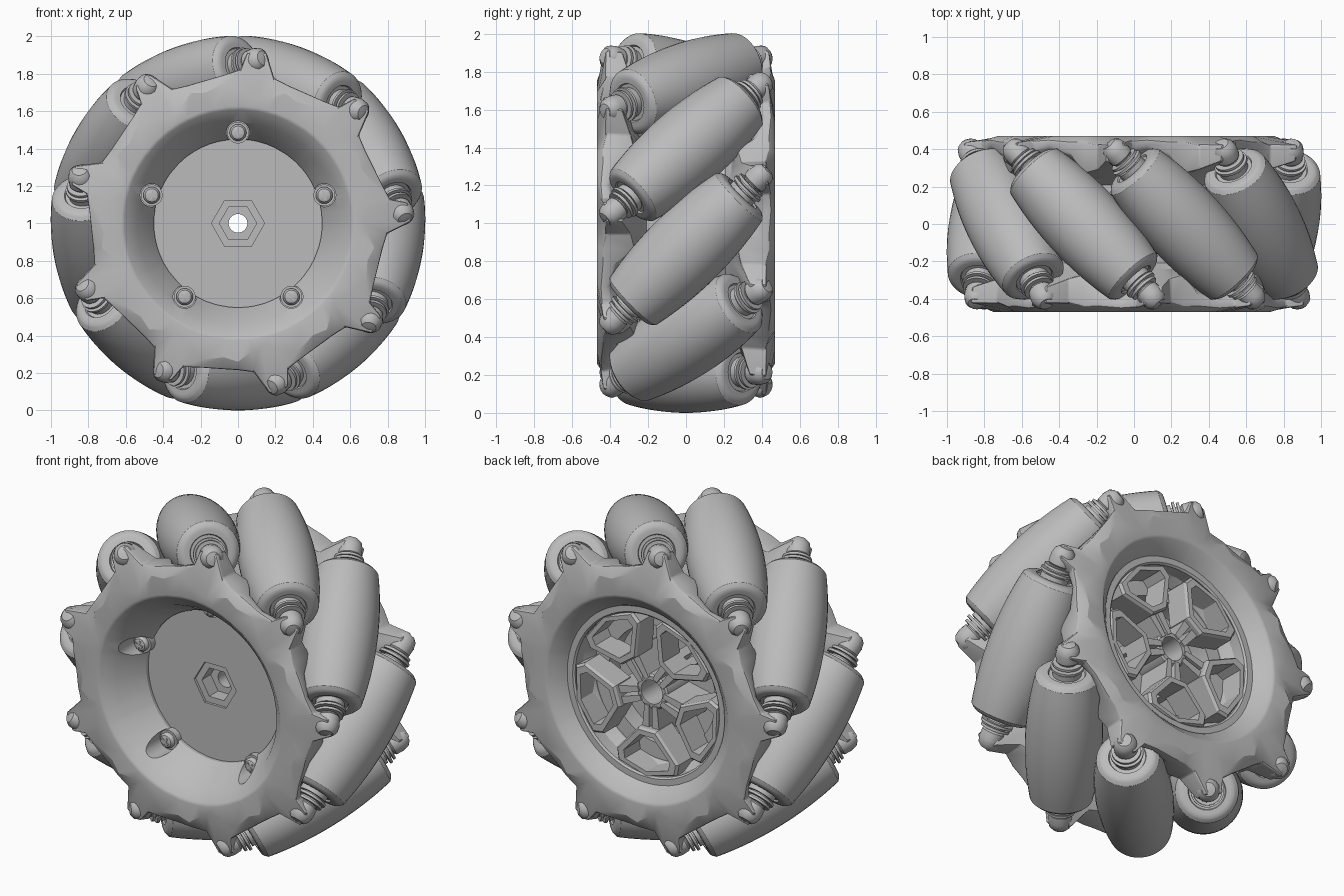
import bpy, bmesh, math
from mathutils import Matrix, Vector

if "Cube" in bpy.data.objects:
    bpy.data.objects.remove(bpy.data.objects["Cube"])

grey = bpy.data.materials.new("plain grey")
grey.use_nodes = True
COLOUR = (0.5, 0.5, 0.5, 1)
grey.diffuse_color = COLOUR
grey.node_tree.nodes["Principled BSDF"].inputs["Base Color"].default_value = COLOUR

COUNT = 9            # rollers
PITCH = 360 / COUNT
ROLLER_R = 0.785     # distance from wheel axis to roller axis
HUB = Matrix.Translation((0, 0, 1))


def polar(deg, r, y):
    a = math.radians(deg)
    return Vector((r * math.sin(a), y, r * math.cos(a)))


def turn(deg, axis="Y"):
    return Matrix.Rotation(math.radians(deg), 4, axis)


def finish(name, bm, matrix=HUB, smooth=True):
    bmesh.ops.recalc_face_normals(bm, faces=bm.faces)
    mesh = bpy.data.meshes.new(name)
    bm.to_mesh(mesh)
    bm.free()
    mesh.materials.append(grey)
    obj = bpy.data.objects.new(name, mesh)
    bpy.context.collection.objects.link(obj)
    obj.matrix_world = matrix
    if smooth:
        activate(obj)
        bpy.ops.object.shade_smooth_by_angle(angle=math.radians(32))
    return obj


def activate(obj):
    bpy.ops.object.select_all(action="DESELECT")
    obj.select_set(True)
    bpy.context.view_layer.objects.active = obj


def copy(obj, name, matrix):
    new = obj.copy()
    new.name = name
    bpy.context.collection.objects.link(new)
    new.matrix_world = matrix
    return new


def loft(sections, closed):
    """Join sections all the way round; open ones get end caps."""
    bm = bmesh.new()
    rings = [[bm.verts.new(p) for p in s] for s in sections]
    n = len(rings[0])
    for a, b in zip(rings, rings[1:] + rings[:1]):
        for j in range(n if closed else n - 1):
            k = (j + 1) % n
            bm.faces.new((a[j], a[k], b[k], b[j]))
    if not closed:
        bm.faces.new([r[0] for r in rings])
        bm.faces.new([r[-1] for r in rings])
    return bm


def lathe(name, profile, closed=False, steps=64, phase=0, matrix=HUB, smooth=True):
    sections = [[polar(phase + 360 * i / steps, r, y) for r, y in profile]
                for i in range(steps)]
    return finish(name, loft(sections, closed), matrix, smooth)


def cut(obj, cutter):
    mod = obj.modifiers.new("cut", "BOOLEAN")
    mod.operation, mod.solver, mod.object = "DIFFERENCE", "EXACT", cutter
    activate(obj)
    bpy.ops.object.modifier_apply(modifier=mod.name)
    bpy.data.objects.remove(cutter)


# Barrel rollers, with collars and washers at both ends
def roller_matrix(i):
    return HUB @ turn(20 + PITCH * i) @ Matrix.Translation((0, 0, ROLLER_R)) @ turn(45, "Z")


barrel = [(math.sqrt(1 - s * s / 2) - ROLLER_R, s) for s in [0.395 * k / 8 for k in range(9)]]
barrel += [(0.16, 0.41), (0.148, 0.418), (0.13, 0.42), (0.105, 0.42), (0.1, 0.41), (0.08, 0.41),
           (0.08, 0.44), (0.06, 0.44), (0.06, 0.45), (0.092, 0.45), (0.092, 0.465),
           (0.06, 0.465), (0.06, 0.475), (0.082, 0.475), (0.082, 0.49), (0.055, 0.49), (0.055, 0.52)]
profile = [(r, -s) for r, s in reversed(barrel)] + barrel[1:]
roller = lathe("roller_1", profile, steps=40, matrix=roller_matrix(0))

# Rounded bearing knobs that hold the roller ends
half = [(0.055, 0.495), (0.066, 0.505), (0.068, 0.55), (0.06, 0.585), (0.04, 0.605), (0.01, 0.61)]
knob = lathe("front_knob_1", [(r, -s) for r, s in half], steps=20, matrix=roller_matrix(0))
flip = turn(180, "Z")
copy(knob, "back_knob_1", roller_matrix(0) @ flip)
for i in range(1, COUNT):
    copy(roller, f"roller_{i + 1}", roller_matrix(i))
    copy(knob, f"front_knob_{i + 1}", roller_matrix(i))
    copy(knob, f"back_knob_{i + 1}", roller_matrix(i) @ flip)

# Toothed side plate: per angle from a prong, flat edge radius, rim radius, rim depths
tooth = [(-20, 0.72, 0.785, 0.44, 0.37), (-11, 0.755, 0.80, 0.45, 0.41),
         (-5, 0.71, 0.825, 0.445, 0.39), (-3, 0.69, 0.915, 0.435, 0.35),
         (3.5, 0.665, 0.925, 0.42, 0.335), (8, 0.69, 0.80, 0.42, 0.29),
         (14, 0.74, 0.785, 0.44, 0.27)]
sections = []
for i in range(COUNT):
    for off, flat, rim, y_out, y_in in tooth:
        a = 6 + PITCH * i + off
        sections.append([polar(a, r, -y) for r, y in (
            (0.45, 0.20), (0.45, 0.24), (0.54, 0.40), (0.615, 0.47), (flat, 0.47),
            (rim, y_out), (rim - 0.01, y_in), (0.60, 0.24), (0.55, 0.20))])
plate = finish("front_side_plate", loft(sections, True), smooth=False)
bevel = plate.modifiers.new("soft edges", "BEVEL")
bevel.width, bevel.segments, bevel.angle_limit = 0.014, 2, math.radians(35)
activate(plate)
bpy.ops.object.modifier_apply(modifier=bevel.name)
back = copy(plate, "back_side_plate", HUB @ flip)
back.data = plate.data.copy()

# Screws in round pockets around the front dish
for i in range(5):
    spot = HUB @ turn(72 * i) @ Matrix.Translation((0, 0, 0.485))
    cut(plate, lathe("pocket", [(0.062, -0.6), (0.062, -0.25)], steps=24, matrix=spot, smooth=False))
    lathe(f"screw_{i + 1}", [(0.058, -0.21), (0.058, -0.262), (0.045, -0.262), (0.045, -0.275),
                             (0.035, -0.29), (0.015, -0.297)], steps=24, matrix=spot)
    bm = bmesh.new()
    for size in ((0.05, 0.012, 0.012), (0.012, 0.012, 0.05)):
        m = Matrix.Translation((0, -0.294, 0)) @ Matrix.Diagonal((*size, 1))
        bmesh.ops.create_cube(bm, size=1, matrix=m)
    finish(f"screw_cross_{i + 1}", bm, spot, smooth=False)
for obj in (plate, back):
    activate(obj)
    bpy.ops.object.shade_smooth_by_angle(angle=math.radians(25))

# Core drum between the plates
lathe("core_drum", [(0.49, -0.24), (0.56, -0.24), (0.56, 0.24), (0.49, 0.24)], closed=True)

# Front disc with a stepped hexagonal socket and a through hole
disc = lathe("front_disc", [(0.46, -0.22), (0.46, -0.06)], smooth=False)
cut(disc, lathe("hex", [(0.142, -0.5), (0.142, -0.205)], steps=6, phase=30, smooth=False))
cut(disc, lathe("hex", [(0.1, -0.5), (0.1, -0.12)], steps=6, phase=30, smooth=False))
cut(disc, lathe("hole", [(0.05, -0.5), (0.05, 0.5)], steps=32, smooth=False))
activate(disc)
bpy.ops.object.shade_smooth_by_angle(angle=math.radians(30))

# Back insert: stepped floor, rim ring and hub tube
lathe("back_floor", [(0.09, 0.08), (0.09, 0.12), (0.36, 0.12), (0.36, 0.23), (0.5, 0.23), (0.5, 0.08)],
      closed=True)
lathe("back_rim_ring", [(0.485, 0.2), (0.485, 0.375), (0.495, 0.385), (0.54, 0.385), (0.54, 0.2)],
      closed=True)
lathe("hub_tube", [(0.05, -0.07), (0.05, 0.1), (0.072, 0.1), (0.072, 0.33), (0.095, 0.33),
                   (0.105, 0.32), (0.105, -0.07)], closed=True, steps=40)

# Five looped spokes, each on a slotted pair of arms
shape = [(0.22, -16), (0.43, -29), (0.485, -24), (0.5, 0), (0.485, 24), (0.43, 29), (0.22, 16)]
for i in range(5):
    outline = [polar(a, r, 0) for r, a in shape]
    centre = sum(outline, Vector()) / len(outline)
    sections = []
    for p in outline:
        q = centre + (p - centre) * 0.74
        sections.append([Vector((v.x, y, v.z)) for v, y in
                         ((p, 0.22), (p, 0.365), (p.lerp(q, 0.25), 0.38), (q, 0.38), (q, 0.22))])
    bm = loft(sections, True)
    for side in (-1, 1):
        arm = [[Vector((side * x, y, z)) for x, z in
                ((0.01, 0.08), (0.042, 0.08), (0.06, 0.25), (0.01, 0.25))] for y in (0.12, 0.34)]
        ends = [[bm.verts.new(p) for p in ring] for ring in arm]
        for j in range(4):
            k = (j + 1) % 4
            bm.faces.new((ends[0][j], ends[0][k], ends[1][k], ends[1][j]))
        for ring in ends:
            bm.faces.new(ring)
    finish(f"spoke_{i + 1}", bm, HUB @ turn(36 + 72 * i), smooth=False)
